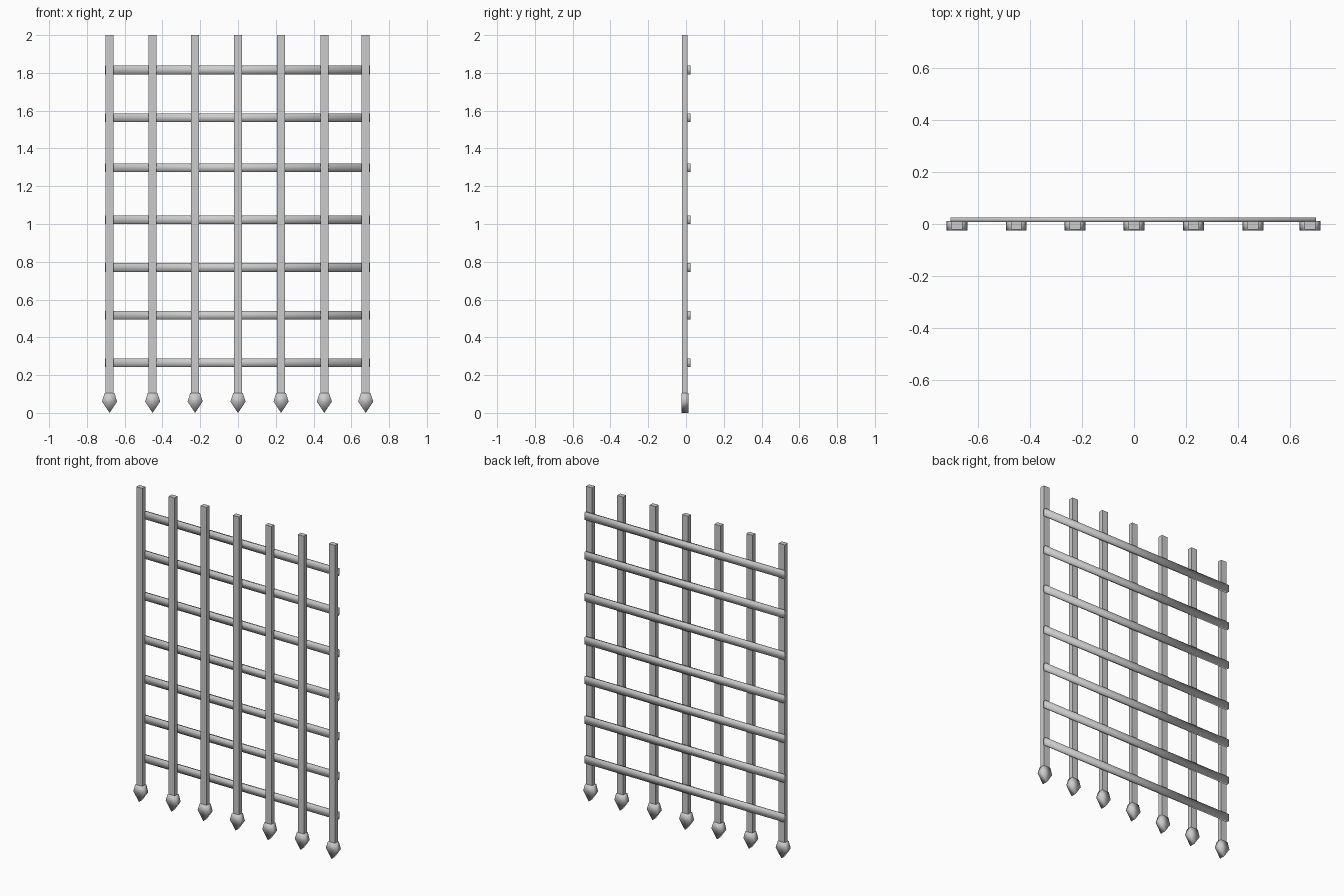
import bpy, bmesh

if "Cube" in bpy.data.objects:
    bpy.data.objects.remove(bpy.data.objects["Cube"])

BAR_X = [-0.68, -0.452, -0.227, 0.0, 0.228, 0.457, 0.676]
RAIL_Z = [0.265, 0.517, 0.77, 1.022, 1.298, 1.563, 1.815]


def extrude_profile(name, pts, y0, y1, smooth=False):
    """Extrude a closed (x, z) outline from y0 to y1."""
    bm = bmesh.new()
    face = bm.faces.new([bm.verts.new((x, y0, z)) for x, z in pts])
    ext = bmesh.ops.extrude_face_region(bm, geom=[face])
    verts = [g for g in ext["geom"] if isinstance(g, bmesh.types.BMVert)]
    bmesh.ops.translate(bm, verts=verts, vec=(0, y1 - y0, 0))
    bmesh.ops.recalc_face_normals(bm, faces=bm.faces)
    for f in bm.faces:
        f.smooth = smooth
    mesh = bpy.data.meshes.new(name)
    bm.to_mesh(mesh)
    bm.free()
    obj = bpy.data.objects.new(name, mesh)
    bpy.context.collection.objects.link(obj)
    return obj


def rect(x0, x1, z0, z1):
    return [(x0, z0), (x1, z0), (x1, z1), (x0, z1)]


# Vertical bars with arrow-shaped spikes at the bottom
for x in BAR_X:
    extrude_profile("vertical_bar", rect(x - 0.021, x + 0.021, 0.09, 2.0), -0.021, 0.009)
    spike = [(0, 0), (0.04, 0.06), (0.026, 0.104), (-0.026, 0.104), (-0.04, 0.06)]
    extrude_profile("spike", [(x + px, pz) for px, pz in spike], -0.025, 0.012, True)

# Horizontal rails fixed across the back
for z in RAIL_Z:
    extrude_profile("cross_rail", rect(-0.704, 0.698, z - 0.023, z + 0.023), 0.008, 0.025, True)
